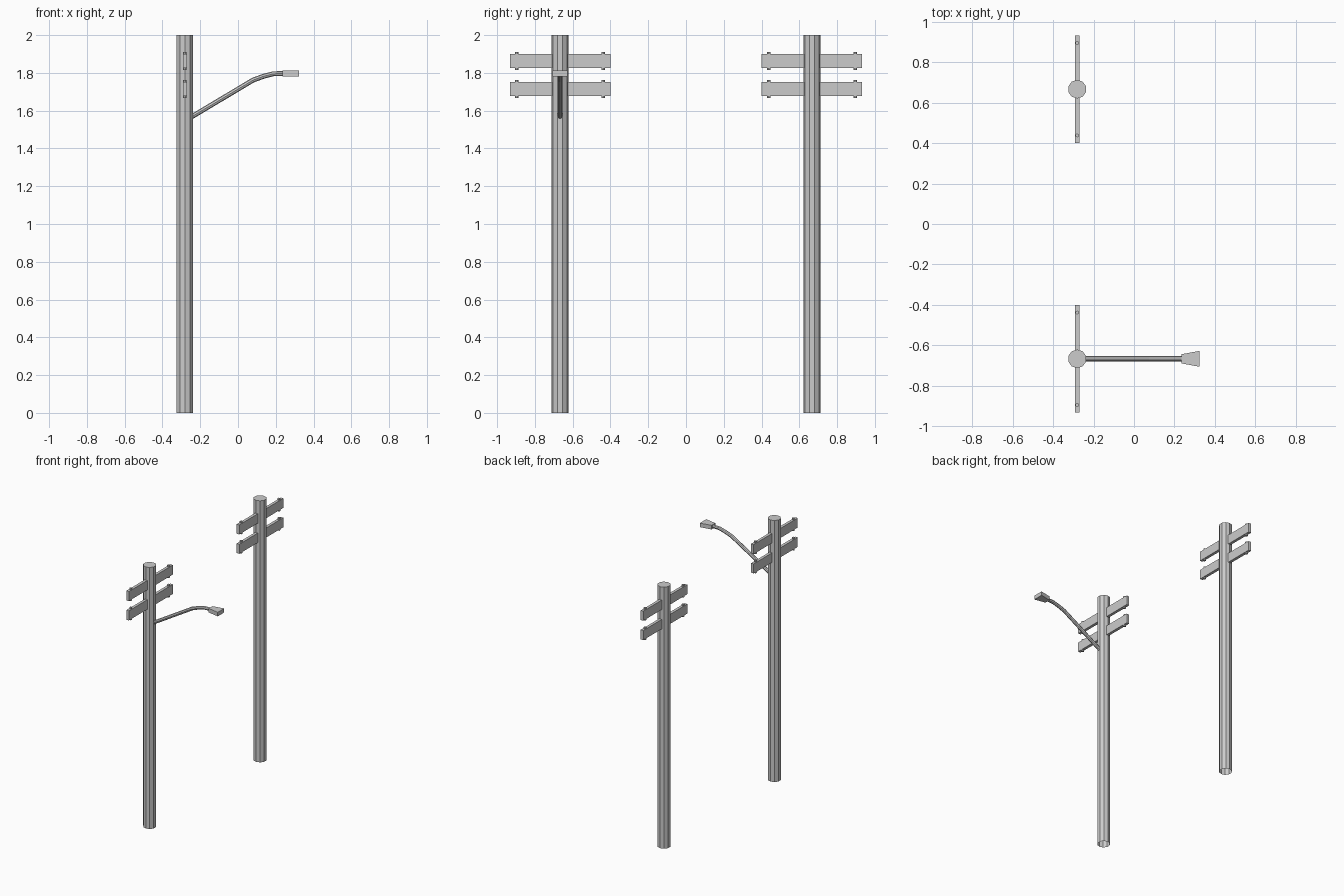
import bpy, bmesh
from mathutils import Matrix

if "Cube" in bpy.data.objects:
    bpy.data.objects.remove(bpy.data.objects["Cube"])

PX, PY = -0.281, 0.667   # pole position


def finish(name, bm):
    bmesh.ops.recalc_face_normals(bm, faces=bm.faces)
    mesh = bpy.data.meshes.new(name)
    bm.to_mesh(mesh)
    bm.free()
    obj = bpy.data.objects.new(name, mesh)
    bpy.context.collection.objects.link(obj)
    return obj


def box(name, center, size):
    bm = bmesh.new()
    bmesh.ops.create_cube(bm, size=1, matrix=Matrix.Translation(center) @ Matrix.Diagonal((*size, 1)))
    return finish(name, bm)


def cylinder(name, center, radius, depth, sides, open_bottom=False):
    bm = bmesh.new()
    bmesh.ops.create_cone(bm, cap_ends=True, segments=sides, radius1=radius, radius2=radius,
                          depth=depth, matrix=Matrix.Translation(center))
    bmesh.ops.recalc_face_normals(bm, faces=bm.faces)
    if open_bottom:
        bottom = [f for f in bm.faces if f.normal.z < -0.9]
        bmesh.ops.delete(bm, geom=bottom, context='FACES_ONLY')
    return finish(name, bm)


# Two poles, each with two crossarms and four insulator pegs
for label, y in (("front", -PY), ("back", PY)):
    cylinder(label + "_pole", (PX, y, 1.0), 0.046, 2.0, 10, True)
    for level, z in (("upper", 1.863), ("lower", 1.715)):
        box(f"{label}_{level}_crossarm", (PX, y, z), (0.022, 0.532, 0.073))
        for side in (-1, 1):
            cylinder(f"{label}_{level}_insulator", (PX, y + side * 0.229, z), 0.0095, 0.096, 8)

# Bent tube that carries the street lamp
path = [(-0.265, 1.556), (0.08, 1.762), (0.135, 1.782), (0.185, 1.795), (0.245, 1.797)]
curve = bpy.data.curves.new("lamp_arm", 'CURVE')
curve.dimensions = '3D'
curve.bevel_depth = 0.013
curve.bevel_resolution = 2
curve.use_fill_caps = True
spline = curve.splines.new('POLY')
spline.points.add(len(path) - 1)
for point, (x, z) in zip(spline.points, path):
    point.co = (x, -PY, z, 1)
spline.use_smooth = False
bpy.context.collection.objects.link(bpy.data.objects.new("lamp_arm", curve))

# Lamp head, flaring towards its outer end
head = box("lamp_head", (0.279, -PY, 1.797), (0.088, 0.078, 0.031))
for v in head.data.vertices:
    if v.co.x < 0.279:
        v.co.y = -PY + (v.co.y + PY) * 0.58
